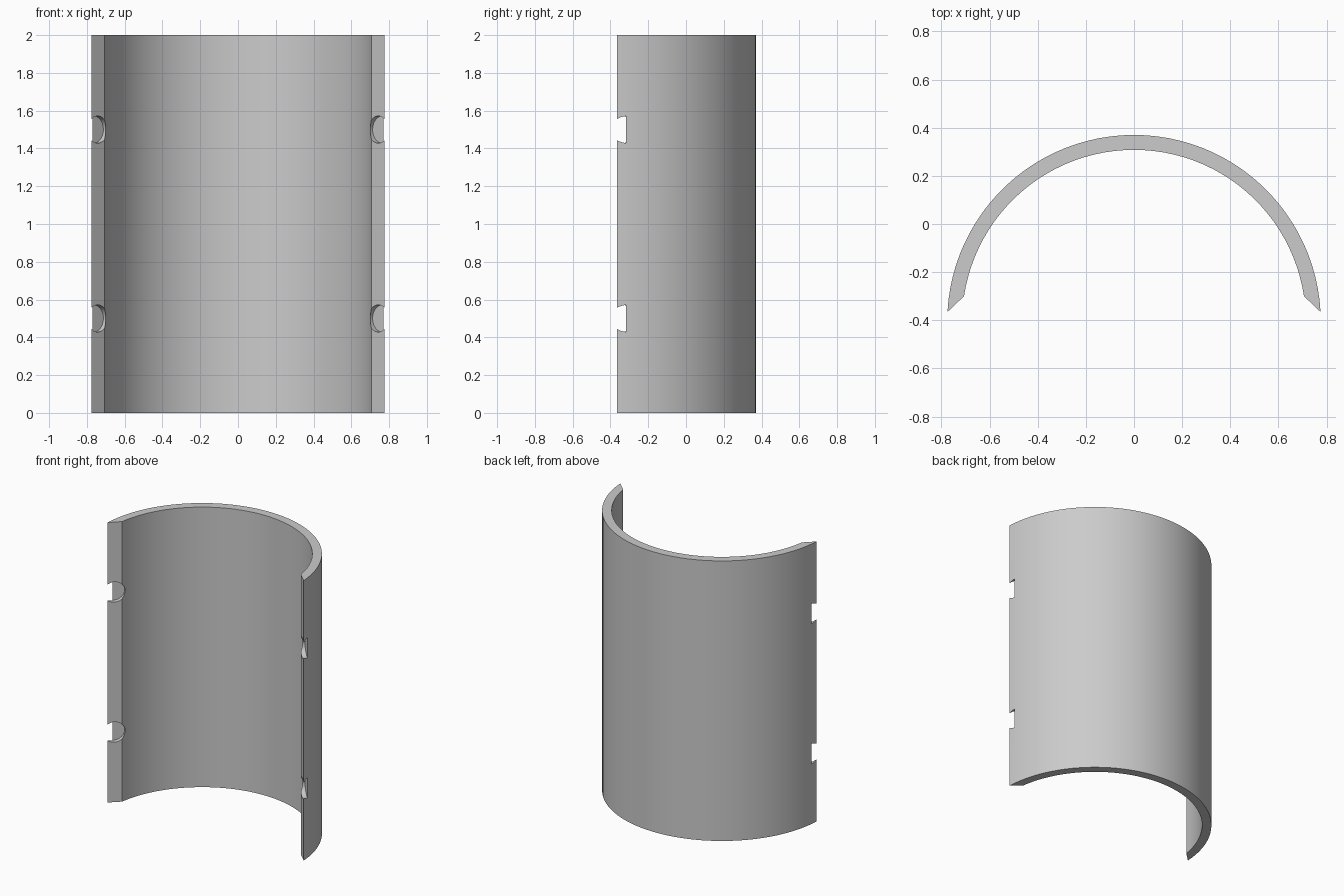
import bpy, bmesh, math
from mathutils import Vector

cube = bpy.data.objects.get("Cube")
if cube:
    bpy.data.objects.remove(cube, do_unlink=True)

grey = bpy.data.materials.new("light grey")
grey.use_nodes = True
colour = (0.6, 0.6, 0.6, 1)
grey.diffuse_color = colour
grey.node_tree.nodes["Principled BSDF"].inputs["Base Color"].default_value = colour

HEIGHT, CENTRE_Y, R_OUT, R_IN, STEPS = 2.0, -0.406, 0.776, 0.714, 48


def arc(radius, start):
    """Points of an arc, symmetric about x = 0, starting at an angle in degrees."""
    a0 = math.radians(start)
    angles = [a0 + (math.pi - 2 * a0) * i / STEPS for i in range(STEPS + 1)]
    return [Vector((radius * math.cos(a), CENTRE_Y + radius * math.sin(a), 0)) for a in angles]


# Half-pipe shell with slanted end faces
outer, inner = arc(R_OUT, 3.0), arc(R_IN, 8.55)
bm = bmesh.new()
face = bm.faces.new([bm.verts.new(p) for p in outer + inner[::-1]])
result = bmesh.ops.extrude_face_region(bm, geom=[face])
top = [v for v in result["geom"] if isinstance(v, bmesh.types.BMVert)]
bmesh.ops.translate(bm, verts=top, vec=(0, 0, HEIGHT))
bmesh.ops.recalc_face_normals(bm, faces=bm.faces)
mesh = bpy.data.meshes.new("half_pipe_shell")
bm.to_mesh(mesh)
bm.free()
shell = bpy.data.objects.new("half_pipe_shell", mesh)
bpy.context.collection.objects.link(shell)
mesh.materials.append(grey)

# Round sockets sunk square into the end faces, two per side
along = (inner[0] - outer[0]).normalized()
inward = Vector((along.y, -along.x, 0))
DEPTH, LENGTH = 0.0325, 0.14
for side, sign in (("left", 1), ("right", -1)):
    for z in (0.5, 1.5):
        pos = outer[0] + along * 0.045 + inward * (DEPTH - LENGTH / 2)
        axis = Vector((inward.x * sign, inward.y, 0))
        bpy.ops.mesh.primitive_cylinder_add(
            vertices=40, radius=0.072, depth=LENGTH,
            location=(pos.x * sign, pos.y, z),
            rotation=axis.to_track_quat("Z", "Y").to_euler())
        cutter = bpy.context.object
        cutter.name = f"{side}_socket_cutter"
        cutter.data.materials.append(grey)
        cut = shell.modifiers.new("socket", "BOOLEAN")
        cut.operation = "DIFFERENCE"
        cut.solver = "EXACT"
        cut.object = cutter
        bpy.context.view_layer.objects.active = shell
        bpy.ops.object.modifier_apply(modifier=cut.name)
        bpy.data.objects.remove(cutter, do_unlink=True)

# Smooth walls with crisp rims
bpy.ops.object.select_all(action="DESELECT")
shell.select_set(True)
bpy.context.view_layer.objects.active = shell
bpy.ops.object.shade_smooth_by_angle(angle=math.radians(25))
